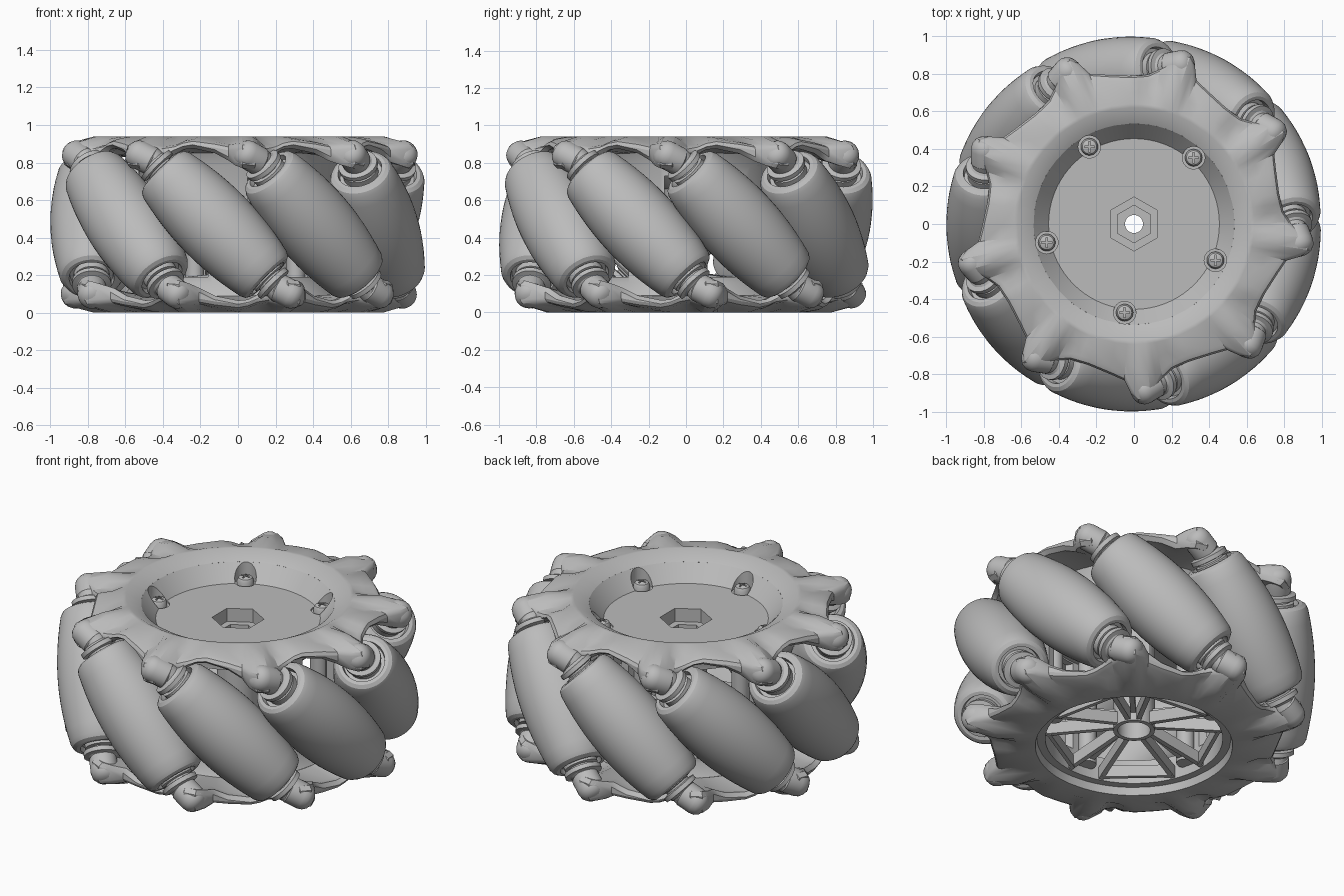
import bpy, bmesh, math
from math import sin, cos, radians, pi
from mathutils import Matrix, Vector

if "Cube" in bpy.data.objects:
    bpy.data.objects.remove(bpy.data.objects["Cube"])

HEIGHT, MID, COUNT = 0.94, 0.47, 9
ROLLER_R, ROLLER_ANGLE, LUG_ANGLE = 0.785, 101, 74

grey = bpy.data.materials.new("light_grey")
grey.use_nodes = True
grey.diffuse_color = (0.5, 0.5, 0.5, 1)
grey.node_tree.nodes["Principled BSDF"].inputs["Base Color"].default_value = (0.5, 0.5, 0.5, 1)


def smooth(ob, angle=30):
    bpy.ops.object.select_all(action="DESELECT")
    ob.select_set(True)
    bpy.context.view_layer.objects.active = ob
    bpy.ops.object.shade_smooth_by_angle(angle=radians(angle))


def make(name, bm):
    bmesh.ops.recalc_face_normals(bm, faces=bm.faces)
    mesh = bpy.data.meshes.new(name)
    bm.to_mesh(mesh)
    bm.free()
    mesh.materials.append(grey)
    ob = bpy.data.objects.new(name, mesh)
    bpy.context.collection.objects.link(ob)
    return ob


def loft(bm, rings):
    """Join closed rings of points; the last ring joins the first."""
    rows = [[bm.verts.new(p) for p in ring] for ring in rings]
    for i, a in enumerate(rows):
        b = rows[(i + 1) % len(rows)]
        for j in range(len(a)):
            k = (j + 1) % len(a)
            bm.faces.new((a[j], a[k], b[k], b[j]))


def lathe(name, profile, sides=48):
    """Turn a closed (radius, z) profile round the z axis."""
    bm = bmesh.new()
    loft(bm, [[(r * cos(2 * pi * j / sides), r * sin(2 * pi * j / sides), z)
               for j in range(sides)] for r, z in profile])
    bmesh.ops.remove_doubles(bm, verts=bm.verts, dist=0.0001)
    return make(name, bm)


def polar(r, deg, z=0.0):
    return Vector((r * cos(radians(deg)), r * sin(radians(deg)), z))


def cut(ob, cutter):
    mod = ob.modifiers.new("cut", "BOOLEAN")
    mod.operation, mod.object, mod.solver = "DIFFERENCE", cutter, "EXACT"
    bpy.ops.object.select_all(action="DESELECT")
    bpy.context.view_layer.objects.active = ob
    ob.select_set(True)
    bpy.ops.object.modifier_apply(modifier=mod.name)
    bpy.data.objects.remove(cutter)


def prism(name, r, z0, z1, sides, at=(0, 0, 0)):
    bm = bmesh.new()
    bmesh.ops.create_cone(bm, cap_ends=True, segments=sides, radius1=r, radius2=r, depth=z1 - z0,
                          matrix=Matrix.Translation(Vector(at) + Vector((0, 0, (z0 + z1) / 2))))
    return make(name, bm)


def beam(name, a, b, width, height):
    d = b - a
    bm = bmesh.new()
    bmesh.ops.create_cube(bm, size=1, matrix=Matrix.Translation((a + b) / 2)
                          @ d.to_track_quat("X", "Z").to_matrix().to_4x4()
                          @ Matrix.Diagonal((d.length, width, height, 1)))
    return make(name, bm)


# Hub drum: dished top floor, outer wall, hollow underside and central tube
drum = lathe("hub_drum", [
    (0.048, 0.80), (0.455, 0.80), (0.535, 0.895), (0.57, 0.86), (0.53, 0.78),
    (0.53, 0.16), (0.57, 0.09), (0.54, 0.045), (0.49, 0.045),
    (0.49, 0.74), (0.20, 0.74), (0.115, 0.66), (0.115, 0.10), (0.09, 0.10), (0.09, 0.55),
    (0.048, 0.55)], 72)
cut(drum, prism("hex_cutter", 0.144, 0.72, 0.9, 6))
cut(drum, prism("inner_hex_cutter", 0.10, 0.66, 0.9, 6))
SCREWS = [48 + 72 * i for i in range(5)]
for a in SCREWS:
    cut(drum, prism("pocket_cutter", 0.06, 0.79, 1.0, 24, polar(0.475, a)))
    # Side opening between each pair of posts
    cut(drum, beam("opening_cutter", polar(0.3, a + 36, 0.46), polar(0.7, a + 36, 0.46), 0.44, 0.54))
smooth(drum)

# Screws with crossed slots, and their posts under the floor
for i, a in enumerate(SCREWS):
    at = polar(0.475, a)
    screw = lathe(f"screw_{i}", [(0, 0.77), (0.046, 0.77), (0.046, 0.815), (0.038, 0.83),
                                 (0.02, 0.838), (0, 0.84)], 24)
    for t in (0, 90):
        cut(screw, beam("slot_cutter", polar(-0.027, t, 0.84), polar(0.027, t, 0.84), 0.01, 0.03))
    screw.location = at
    smooth(screw)
    smooth(prism(f"screw_post_{i}", 0.05, 0.10, 0.75, 20, polar(0.46, a)))

# Spoke ribs under the hub, framing five windows
for i, a in enumerate(SCREWS):
    for side in (-1, 1):
        beam(f"spoke_rib_{i}_{side}", polar(0.10, a + side * 16, 0.145),
             polar(0.50, a + side * 12, 0.085), 0.028, 0.07)
    beam(f"window_bar_{i}", polar(0.47, a + 12, 0.085), polar(0.47, a + 60, 0.085), 0.022, 0.07)
    beam(f"centre_web_{i}", polar(0.10, a, 0.18), polar(0.46, a, 0.14), 0.03, 0.06)

# Scalloped rim, one sector:
# (degrees from lug, outer radius, crown z, edge top z, edge bottom z)
SECTOR = [(-22, 0.79, 0.935, 0.925, 0.875), (-13, 0.81, 0.92, 0.91, 0.85),
          (-7.5, 0.835, 0.905, 0.895, 0.81), (-5, 0.905, 0.92, 0.90, 0.785),
          (-2.5, 0.945, 0.94, 0.905, 0.77), (1.5, 0.945, 0.94, 0.90, 0.765),
          (4, 0.885, 0.92, 0.895, 0.775), (6.5, 0.835, 0.90, 0.885, 0.80),
          (10.5, 0.80, 0.905, 0.895, 0.845), (14, 0.793, 0.925, 0.915, 0.87)]


def rim(name, lip):
    cols = [(LUG_ANGLE + 40 * k + d, *rest) for k in range(COUNT) for d, *rest in SECTOR]
    rows = [lambda r, m, t, b: (0.535, 0.895),
            lambda r, m, t, b: (lip, HEIGHT),
            lambda r, m, t, b: (0.64, HEIGHT),
            lambda r, m, t, b: (0.70 + 0.5 * (r - 0.79), m),
            lambda r, m, t, b: (r - 0.035, t),
            lambda r, m, t, b: (r - 0.01, t - 0.012),
            lambda r, m, t, b: (r, t - 0.03),
            lambda r, m, t, b: (r, b + 0.02),
            lambda r, m, t, b: (r - 0.025, b),
            lambda r, m, t, b: (0.72, (b + 0.88) / 2),
            lambda r, m, t, b: (0.56, 0.85)]
    bm = bmesh.new()
    loft(bm, [[polar(f(*c)[0], a, f(*c)[1]) for a, *c in cols] for f in rows])
    ob = make(name, bm)
    smooth(ob, 28)
    return ob


rim("upper_rim", 0.62)
lower = rim("lower_rim", 0.545)
# The lower rim is the upper one turned half over about a roller's radial line
axis = polar(1, ROLLER_ANGLE)
lower.data.transform(Matrix.Translation((0, 0, MID)) @ Matrix.Rotation(pi, 4, axis)
                     @ Matrix.Translation((0, 0, -MID)))


# Barrel profile that follows the round outline of the wheel
def barrel(s):
    return 1.0 - math.sqrt(ROLLER_R ** 2 + s * s / 2)


HALF = 0.405
body = [(0, -HALF + 0.03), (0.115, -HALF + 0.03), (0.12, -HALF), (0.14, -HALF),
        (0.16, -HALF + 0.012)]
steps = [0.37 * i / 6 for i in range(-6, 7)]
roller_profile = body + [(barrel(s), s) for s in steps] + [(r, -z) for r, z in reversed(body)]
end_profile = [(0, 0.35), (0.095, 0.35), (0.095, 0.41), (0.075, 0.415), (0.075, 0.425),
               (0.105, 0.43), (0.105, 0.455), (0.08, 0.46), (0.07, 0.47), (0.07, 0.50), (0, 0.50)]
# Lug profile starts at the axle end and has a domed tip
lug_profile = [(0, 0), (0.068, 0), (0.077, 0.01), (0.077, 0.09), (0.071, 0.118),
               (0.054, 0.14), (0.03, 0.152), (0, 0.155)]

# Rollers, their axle collars and the lugs that hold them: (object, ends, rise, start on axle)
parts = [("roller", lathe("roller", roller_profile, 48), (1,), 1, 0),
         ("axle_collar", lathe("axle_collar", end_profile, 32), (1, -1), 1, 0),
         ("lug", lathe("lug", lug_profile, 28), (1, -1), 0.5, 0.47)]
for name, source, ends, rise, start in parts:
    smooth(source)
    for k in range(COUNT):
        a = ROLLER_ANGLE + 40 * k
        radial, tangent, up = polar(1, a), polar(1, a + 90), Vector((0, 0, 1))
        for end in ends:
            along = (up * rise - tangent).normalized() * end
            origin = radial * ROLLER_R + up * MID + (up - tangent).normalized() * start * end
            ob = source.copy()
            ob.name = f"{name}_{k}_{'upper' if end > 0 else 'lower'}"
            ob.matrix_world = Matrix.Translation(origin) \
                @ along.to_track_quat("Z", "Y").to_matrix().to_4x4()
            bpy.context.collection.objects.link(ob)
    bpy.data.objects.remove(source)
